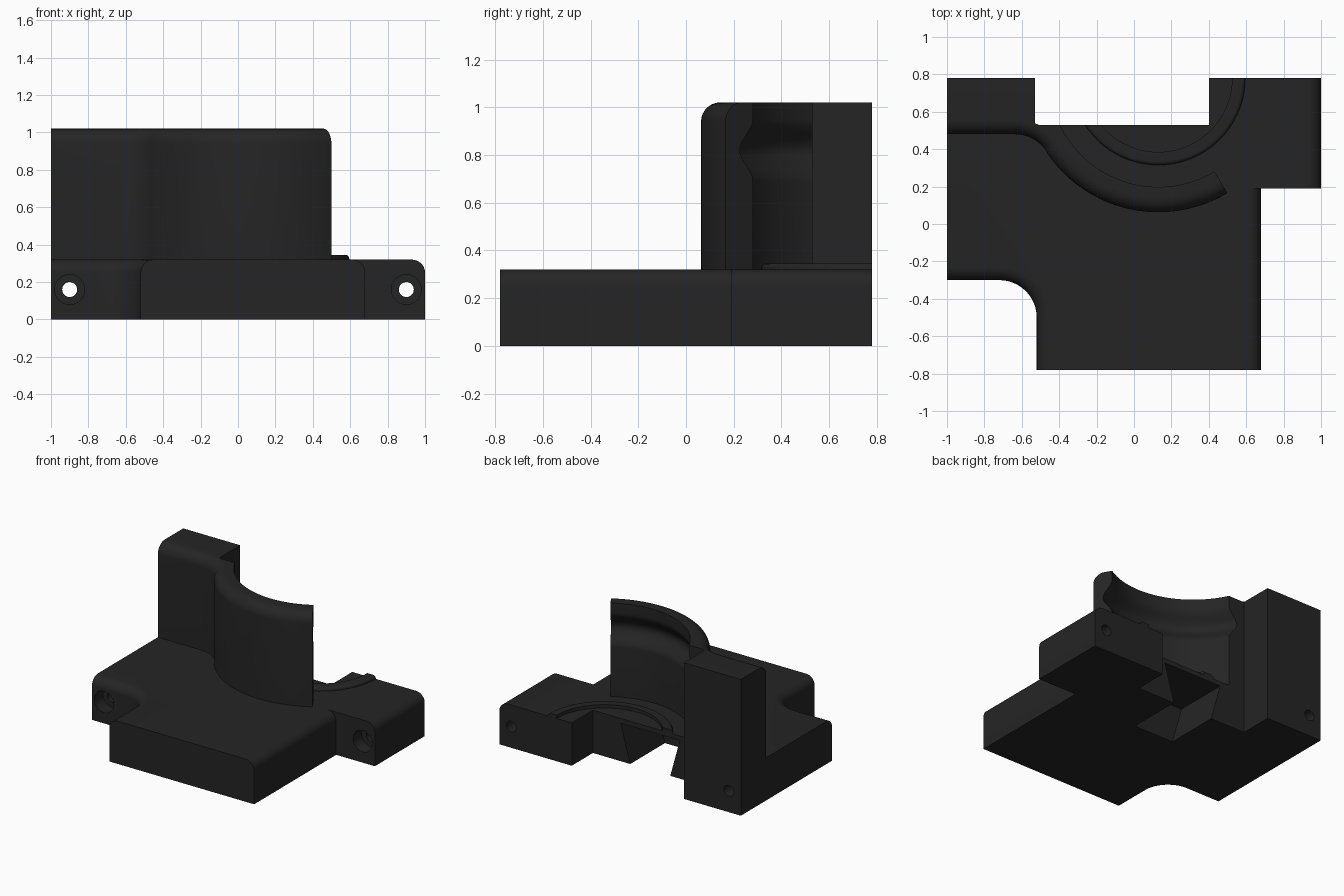
import bpy, bmesh, math
from math import cos, sin, radians, pi

if "Cube" in bpy.data.objects:
    bpy.data.objects.remove(bpy.data.objects["Cube"])

CX, CY = 0.13, 0.78      # axis of the curved wall
R_OUT, R_IN = 0.717, 0.582
PLATE, TOP = 0.32, 1.02

mat = bpy.data.materials.new("charcoal")
mat.diffuse_color = (0.018, 0.018, 0.018, 1)
mat.use_nodes = True
mat.node_tree.nodes["Principled BSDF"].inputs["Base Color"].default_value = mat.diffuse_color


def finish(name, bm):
    bmesh.ops.recalc_face_normals(bm, faces=bm.faces)
    me = bpy.data.meshes.new(name)
    bm.to_mesh(me)
    bm.free()
    ob = bpy.data.objects.new(name, me)
    me.materials.append(mat)
    bpy.context.collection.objects.link(ob)
    return ob


def arc(cx, cy, r, a0, a1, n):
    return [(cx + r * cos(radians(a0 + (a1 - a0) * i / n)),
             cy + r * sin(radians(a0 + (a1 - a0) * i / n))) for i in range(n + 1)]


def prism(name, pts, z0, z1, rounded=(), radius=0.07):
    """Extrude an outline; round the top edges of the outline runs listed."""
    bm = bmesh.new()
    lo = [bm.verts.new((x, y, z0)) for x, y in pts]
    hi = [bm.verts.new((x, y, z1)) for x, y in pts]
    n = len(pts)
    bm.faces.new(lo[::-1])
    bm.faces.new(hi)
    for i in range(n):
        j = (i + 1) % n
        bm.faces.new((lo[i], lo[j], hi[j], hi[i]))
    bmesh.ops.recalc_face_normals(bm, faces=bm.faces)
    edges = [bm.edges.get((hi[i], hi[(i + 1) % n])) for a, b in rounded for i in range(a, b)]
    if edges:
        bmesh.ops.bevel(bm, geom=edges, offset=radius, segments=8, profile=0.5, affect='EDGES')
    return finish(name, bm)


def box(name, x0, x1, y0, y1, z0, z1, **kw):
    return prism(name, [(x0, y0), (x1, y0), (x1, y1), (x0, y1)], z0, z1, **kw)


def half_lathe(name, prof, n=64):
    """Sweep a closed (r, z) profile half a turn around the wall axis."""
    bm = bmesh.new()
    rows = [[bm.verts.new((CX + r * cos(-pi * k / n), CY + r * sin(-pi * k / n), z))
             for r, z in prof] for k in range(n + 1)]
    m = len(prof)
    for a, b in zip(rows, rows[1:]):
        for i in range(m):
            j = (i + 1) % m
            bm.faces.new((a[i], a[j], b[j], b[i]))
    bm.faces.new(rows[0])
    bm.faces.new(rows[-1][::-1])
    return finish(name, bm)


def y_cylinder(name, x, z, r, y0, y1, n=32):
    bm = bmesh.new()
    ends = [[bm.verts.new((x + r * cos(2 * pi * i / n), y, z + r * sin(2 * pi * i / n)))
             for i in range(n)] for y in (y0, y1)]
    for i in range(n):
        j = (i + 1) % n
        bm.faces.new((ends[0][i], ends[0][j], ends[1][j], ends[1][i]))
    bm.faces.new(ends[0])
    bm.faces.new(ends[1][::-1])
    return finish(name, bm)


def combine(target, other, op):
    mod = target.modifiers.new(op, 'BOOLEAN')
    mod.operation, mod.solver, mod.object = op, 'EXACT', other
    bpy.context.view_layer.objects.active = target
    bpy.ops.object.modifier_apply(modifier=mod.name)
    bpy.data.objects.remove(other)


# base plate, with a filleted inner corner and rounded side edges
corner = arc(-0.72, -0.50, 0.20, 90, 0, 12)
outline = [(-1, -0.30)] + corner + [(-0.52, -0.78), (0.68, -0.78), (0.68, 0.53),
                                    (-0.53, 0.53), (-0.53, 0.78), (-1, 0.78)]
k = len(corner) + 1
body = prism("bracket_body", outline, 0, PLATE, rounded=[(0, k), (k + 1, k + 2)])

# right mounting ear
ear = box("right_ear", 0.40, 1.0, 0.19, 0.78, 0, PLATE, rounded=[(1, 2)])
combine(body, ear, 'UNION')

# upright block blending into the curved wall
front = ([(-1, 0.48)] + arc(-0.636, 0.28, 0.20, 90, 33.5, 10)
         + arc(CX, CY, R_OUT, 214, 301, 40))
end = (CX + 0.4 * cos(radians(301)), CY + 0.4 * sin(radians(301)))
wall = prism("curved_wall", front + [end, (-0.1, 0.53), (-0.53, 0.53), (-0.53, 0.78), (-1, 0.78)],
             0.2, TOP, rounded=[(0, len(front) - 1)], radius=0.08)

# bore of the wall, with its rounded groove
groove = [(R_IN + 0.065 * (0.5 + 0.5 * cos(pi * i / 8)), 0.82 + 0.13 * i / 8) for i in range(-8, 9)]
bore = half_lathe("bore_cutter", [(0.05, 0.1), (R_IN, 0.1)] + groove + [(R_IN, 1.2), (0.05, 1.2)])
combine(wall, bore, 'DIFFERENCE')
combine(body, wall, 'UNION')

# low raised ring on the plate
lip = [(0.445 + 0.02 * cos(radians(a)), 0.325 + 0.02 * sin(radians(a))) for a in range(0, 91, 15)]
ring = half_lathe("seat_ring", [(0.395, 0.30), (0.465, 0.30)] + lip + [(0.395, 0.345)])
combine(ring, box("ring_trim", -0.53, 0.40, 0.53, 0.9, 0.2, 0.5), 'DIFFERENCE')
combine(body, ring, 'UNION')

# dovetail slot under the plate, opening to the back
bm = bmesh.new()
sec = [(-0.235, -0.02), (0.085, -0.02), (0.17, 0.285), (-0.32, 0.285)]
a, b = [[bm.verts.new((x, y, z)) for x, z in sec] for y in (0.12, 0.6)]
bm.faces.new(a)
bm.faces.new(b[::-1])
for i in range(4):
    j = (i + 1) % 4
    bm.faces.new((a[i], a[j], b[j], b[i]))
combine(body, finish("dovetail_cutter", bm), 'DIFFERENCE')

# bolt holes with counterbores
for x, y in ((-0.9, -0.30), (0.9, 0.19)):
    combine(body, y_cylinder("bolt_hole", x, 0.16, 0.04, -0.9, 0.9), 'DIFFERENCE')
    combine(body, y_cylinder("counterbore", x, 0.16, 0.08, y - 0.1, y + 0.1), 'DIFFERENCE')

bpy.ops.object.select_all(action='DESELECT')
body.select_set(True)
bpy.context.view_layer.objects.active = body
bpy.ops.object.shade_smooth_by_angle(angle=radians(30))
